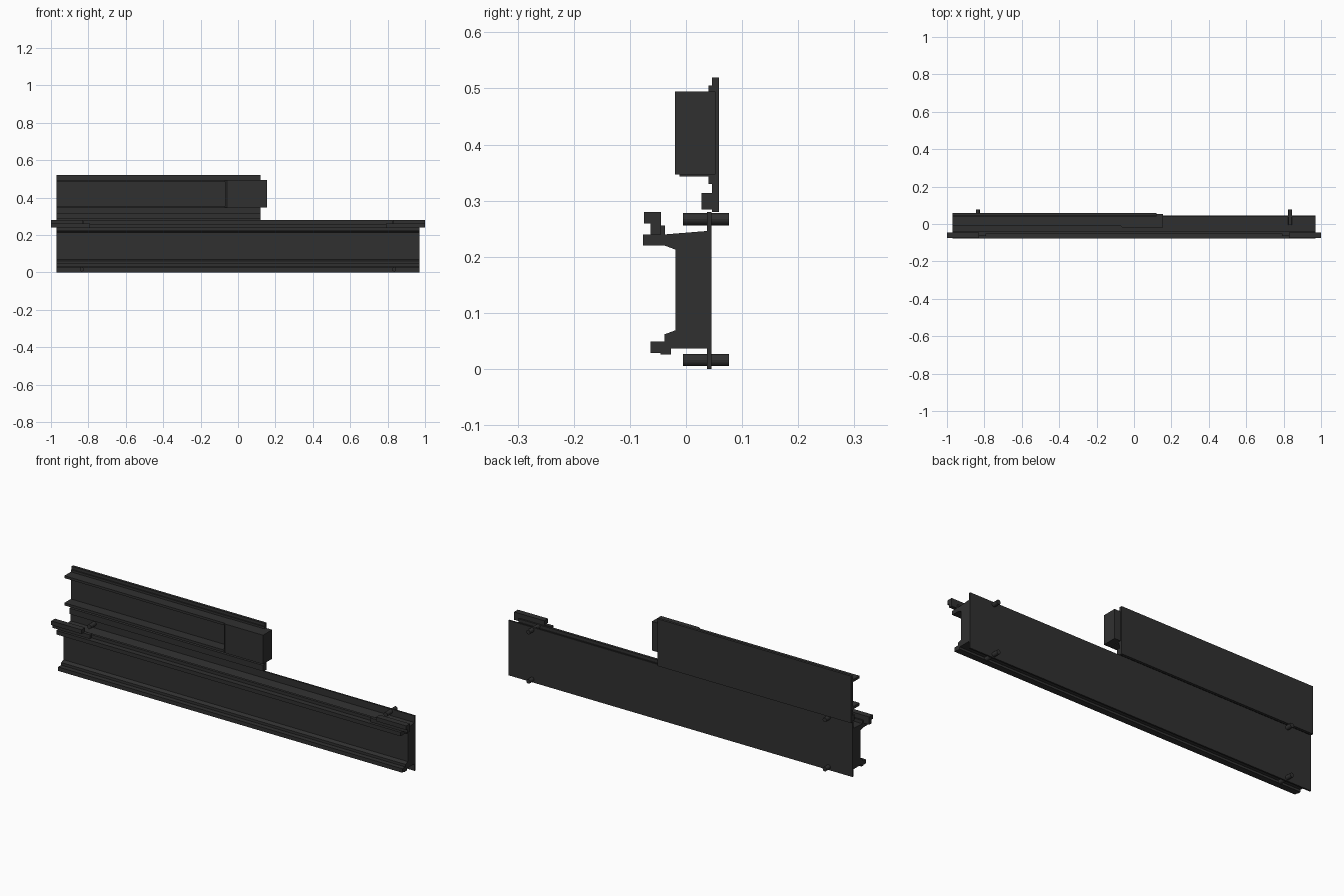
import bpy, bmesh, math

if "Cube" in bpy.data.objects:
    bpy.data.objects.remove(bpy.data.objects["Cube"])

mat = bpy.data.materials.new("dark_metal")
mat.diffuse_color = (0.03, 0.03, 0.03, 1)
mat.use_nodes = True
mat.node_tree.nodes["Principled BSDF"].inputs["Base Color"].default_value = mat.diffuse_color


def finish(name, bm):
    bmesh.ops.recalc_face_normals(bm, faces=bm.faces)
    me = bpy.data.meshes.new(name)
    bm.to_mesh(me)
    bm.free()
    me.materials.append(mat)
    ob = bpy.data.objects.new(name, me)
    bpy.context.collection.objects.link(ob)
    return ob


def extrude_x(name, profile, x0, x1):
    """Extrude a closed (y, z) profile along x."""
    bm = bmesh.new()
    face = bm.faces.new([bm.verts.new((x0, y, z)) for y, z in profile])
    ext = bmesh.ops.extrude_face_region(bm, geom=[face])
    verts = [v for v in ext["geom"] if isinstance(v, bmesh.types.BMVert)]
    bmesh.ops.translate(bm, verts=verts, vec=(x1 - x0, 0, 0))
    return finish(name, bm)


def box(name, x0, x1, y0, y1, z0, z1):
    return extrude_x(name, [(y0, z0), (y1, z0), (y1, z1), (y0, z1)], x0, x1)


L = 0.97

# Lower rail: back plate and flanged body
box("lower_back_plate", -L, L, 0.037, 0.045, 0.0, 0.28)
extrude_x("lower_rail_body", [
    (0.037, 0.037), (-0.027, 0.037), (-0.027, 0.026), (-0.045, 0.026),
    (-0.045, 0.029), (-0.063, 0.029), (-0.063, 0.049), (-0.038, 0.049),
    (-0.038, 0.062), (-0.019, 0.069), (-0.019, 0.213), (-0.038, 0.22),
    (-0.077, 0.22), (-0.077, 0.24), (-0.05, 0.24), (-0.05, 0.256),
    (-0.037, 0.256), (-0.037, 0.24), (0.037, 0.246)], -L, L)

# End latches and cross pins
for side, s in (("left", -1), ("right", 1)):
    a, b = sorted((s * 0.83, s * 1.0))
    box(side + "_latch_bar", a, b, -0.075, -0.045, 0.259, 0.28)
    a, b = sorted((s * 0.79, s * 1.0))
    box(side + "_latch_foot", a, b, -0.063, -0.045, 0.24, 0.26)
    for level, z in (("lower", 0.016), ("upper", 0.267)):
        bm = bmesh.new()
        bmesh.ops.create_cone(bm, cap_ends=True, segments=16, radius1=0.011,
                              radius2=0.011, depth=0.082)
        pin = finish(f"{side}_{level}_pin", bm)
        pin.location = (s * 0.835, 0.036, z)
        pin.rotation_euler.x = math.pi / 2

# Upper rail: back plate, open channel and foot strip
X1 = 0.12
box("upper_back_plate", -L, X1, 0.046, 0.059, 0.28, 0.52)
extrude_x("upper_channel", [
    (0.047, 0.33), (0.04, 0.33), (0.04, 0.343), (-0.012, 0.343),
    (-0.012, 0.356), (0.04, 0.356), (0.04, 0.482), (-0.012, 0.482),
    (-0.012, 0.494), (0.04, 0.494), (0.04, 0.505), (0.047, 0.505)], -L, X1)
box("upper_foot_strip", -L, X1, 0.028, 0.047, 0.284, 0.314)

# End block with a chamfered inner front edge
bm = bmesh.new()
plan = [(-0.07, 0.046), (-0.07, -0.012), (-0.06, -0.02), (0.155, -0.02), (0.155, 0.053),
        (0.12, 0.053), (0.12, 0.046)]
face = bm.faces.new([bm.verts.new((x, y, 0.347)) for x, y in plan])
ext = bmesh.ops.extrude_face_region(bm, geom=[face])
bmesh.ops.translate(bm, vec=(0, 0, 0.148),
                    verts=[v for v in ext["geom"] if isinstance(v, bmesh.types.BMVert)])
finish("end_block", bm)
